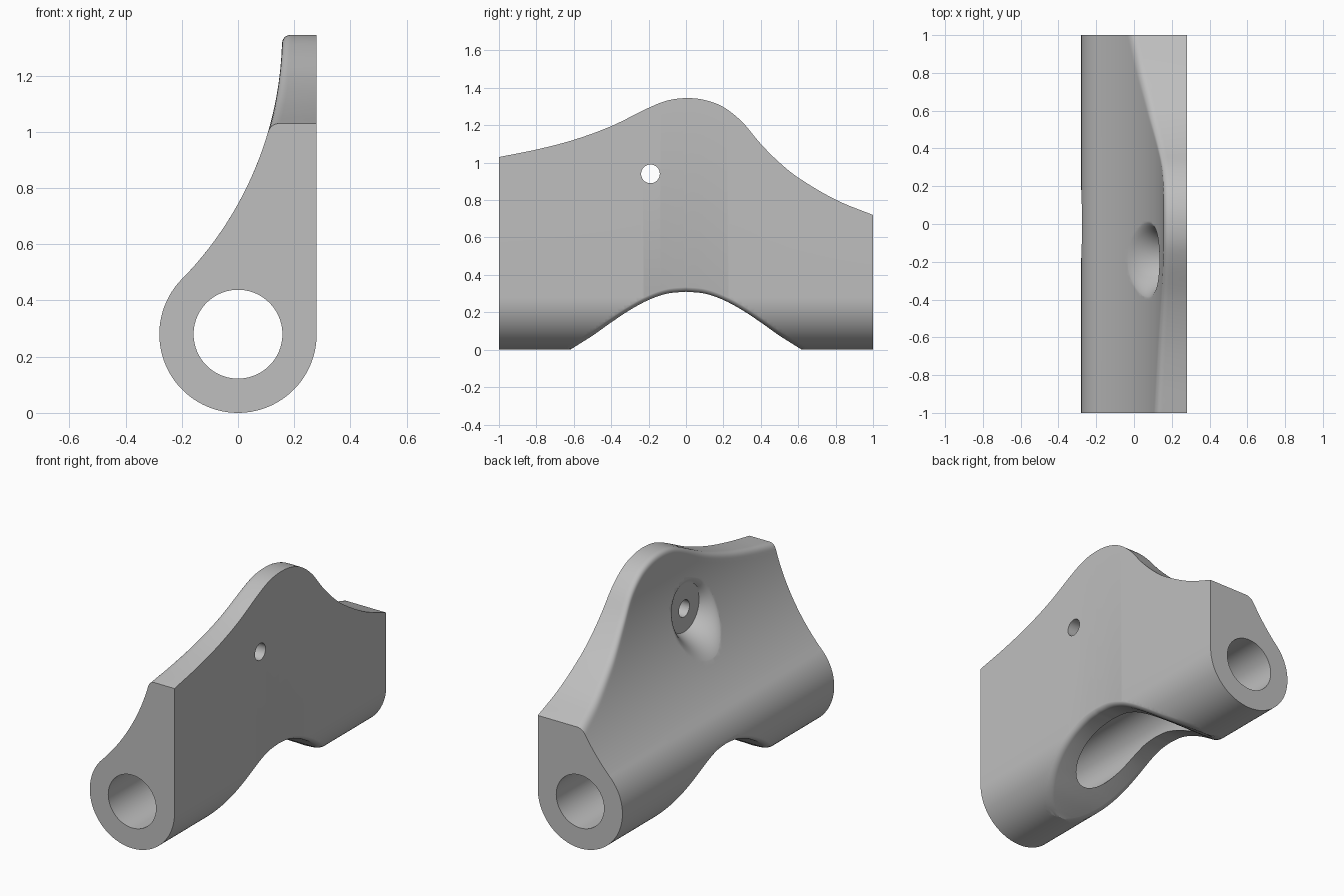
import bpy
import bmesh
import math

cube = bpy.data.objects.get("Cube")
if cube:
    bpy.data.objects.remove(cube, do_unlink=True)

R = 0.28            # barrel radius and height of its axis
JOIN = 0.477        # height where the barrel runs into the concave flank
FILLET = 0.035
HOLE_Y, HOLE_Z = -0.19, 0.94
FLOOR_X, FLOOR_R = 0.145, 0.14

CREST = [(-1, 1.03), (-.8, 1.07), (-.6, 1.122), (-.4, 1.195), (-.2, 1.293), (-.1, 1.332),
         (0, 1.345), (.1, 1.335), (.2, 1.297), (.3, 1.218), (.4, 1.1), (.5, 1.0),
         (.6, .92), (.8, .802), (1, .72)]
ARCH = [(0, .31), (.1, .3), (.2, .266), (.3, .212), (.4, .146), (.5, .075), (.6, .012), (.68, -.04)]


def curve(points, t):
    """Smooth height at t through the given points."""
    n = len(points)
    i = max(k for k in range(n - 1) if points[k][0] <= t or k == 0)

    def slope(k):
        a, b = points[max(k - 1, 0)], points[min(k + 1, n - 1)]
        return (b[1] - a[1]) / (b[0] - a[0])
    (x0, y0), (x1, y1) = points[i], points[i + 1]
    h = x1 - x0
    u = (t - x0) / h
    return ((1 + 2 * u) * (1 - u) ** 2 * y0 + u * (1 - u) ** 2 * h * slope(i)
            + u * u * (3 - 2 * u) * y1 + u * u * (u - 1) * h * slope(i + 1))


def flank(z):
    """x of the concave flank."""
    return 0.157 - 1.25 + math.sqrt(1.25 ** 2 - (1.35 - z) ** 2)


def barrel(z):
    """Half width of the barrel at a height."""
    return math.sqrt(max(R * R - (z - R) ** 2, 0))


def loft(name, rows):
    """Solid skinned over closed rings of points."""
    bm = bmesh.new()
    rings = [[bm.verts.new(p) for p in row] for row in rows]
    n = len(rows[0])
    for a, b in zip(rings, rings[1:]):
        for i in range(n):
            j = (i + 1) % n
            bm.faces.new((a[i], a[j], b[j], b[i]))
    bm.faces.new(rings[0])
    bm.faces.new(rings[-1])
    bmesh.ops.recalc_face_normals(bm, faces=bm.faces)
    mesh = bpy.data.meshes.new(name)
    bm.to_mesh(mesh)
    bm.free()
    obj = bpy.data.objects.new(name, mesh)
    bpy.context.collection.objects.link(obj)
    return obj


def section(y):
    """Cross-section of the bracket at y."""
    top = curve(CREST, y)
    start = math.atan2(JOIN - R, -barrel(JOIN))
    ring = [(R, y, R + 0.0)]
    # round barrel, from the flat side under and up to the flank
    sweep = start - 2 * math.pi
    ring += [(R * math.cos(sweep * k / 56), y, R + R * math.sin(sweep * k / 56)) for k in range(1, 57)]
    # concave flank
    end = top - FILLET
    for k in range(1, 31):
        z = JOIN + (end - JOIN) * k / 30
        ring.append((flank(z), y, z))
    # rounded crest edge
    x0, x1 = flank(end), flank(top)
    for k in range(1, 9):
        u = k / 8
        x = (1 - u) ** 2 * x0 + 2 * u * (1 - u) * x1 + u * u * (x1 + FILLET)
        z = (1 - u) ** 2 * end + (1 - (1 - u) ** 2) * top
        ring.append((x, y, z))
    ring.append((R, y, top))
    return ring


bracket = loft("pivot_bracket", [section(-1 + k / 60) for k in range(121)])

# Barrel bore and small cross hole
def circle(r, place, n):
    return [place(r * math.cos(2 * math.pi * k / n), r * math.sin(2 * math.pi * k / n)) for k in range(n)]


bore = loft("bore_cutter", [circle(0.158, lambda a, b: (a, y, R + b), 80) for y in (-1.2, 1.2)])
hole = loft("hole_cutter", [circle(0.05, lambda a, b: (x, HOLE_Y + a, HOLE_Z + b), 40) for x in (-.6, .6)])


# Arched relief under the barrel, flaring outward to round its rim
def arch_row(side, inset, lift, outer=None):
    row = []
    for k in range(-40, 41):
        y = 0.68 * k / 40
        z = curve(ARCH, abs(y)) + lift
        wall = R if side > 0 and z > R else barrel(max(z, 0.004))
        x = outer or max(wall - inset, 0.004)
        row.append((side * x, y, z))
    x = side * (outer or R - inset)
    return row + [(x, 0.68, -0.2), (x, -0.68, -0.2)]


rim = 0.032
steps = [(rim * (1 - math.sin(a)) - 0.001, rim * (1 - math.cos(a)))
         for a in (math.pi / 2 * k / 8 for k in range(9))]
rows = [arch_row(-1, 0, rim, 0.5)]
rows += [arch_row(-1, i, l) for i, l in reversed(steps)]
rows += [arch_row(1, i, l) for i, l in steps]
rows.append(arch_row(1, 0, rim, 0.5))
arch = loft("arch_cutter", rows)


# Conical pocket around the hole, blended softly into the flank
def pocket_x(rho, z):
    cone = FLOOR_X - (rho - FLOOR_R) * 2.07
    face = flank(z) - 0.002
    blend = 0.085
    h = max(blend - abs(cone - face), 0) / blend
    return min(max(cone, face) + h * h * blend / 4, FLOOR_X)


def pocket_ring(rho, x=None):
    return circle(rho, lambda a, b: (pocket_x(rho, HOLE_Z + b) if x is None else x,
                                     HOLE_Y + a, HOLE_Z + b), 72)


rows = [pocket_ring(FLOOR_R, FLOOR_X)]
rows += [pocket_ring(FLOOR_R + 0.17 * k / 24) for k in range(1, 25)]
rows.append(pocket_ring(FLOOR_R + 0.17, -0.6))
pocket = loft("pocket_cutter", rows)

# Cut the body
bpy.ops.object.select_all(action='DESELECT')
bpy.context.view_layer.objects.active = bracket
bracket.select_set(True)
for cutter in (arch, bore, pocket, hole):
    cutter.hide_render = True
    mod = bracket.modifiers.new(cutter.name, 'BOOLEAN')
    mod.operation = 'DIFFERENCE'
    mod.solver = 'EXACT'
    mod.object = cutter
    bpy.ops.object.modifier_apply(modifier=mod.name)
    bpy.data.objects.remove(cutter, do_unlink=True)

# Plain grey finish
grey = bpy.data.materials.new("light_grey")
grey.use_nodes = True
colour = (0.52, 0.52, 0.52, 1)
grey.diffuse_color = colour
grey.node_tree.nodes["Principled BSDF"].inputs["Base Color"].default_value = colour
bracket.data.materials.clear()
bracket.data.materials.append(grey)
bpy.ops.object.shade_smooth_by_angle(angle=math.radians(30))
